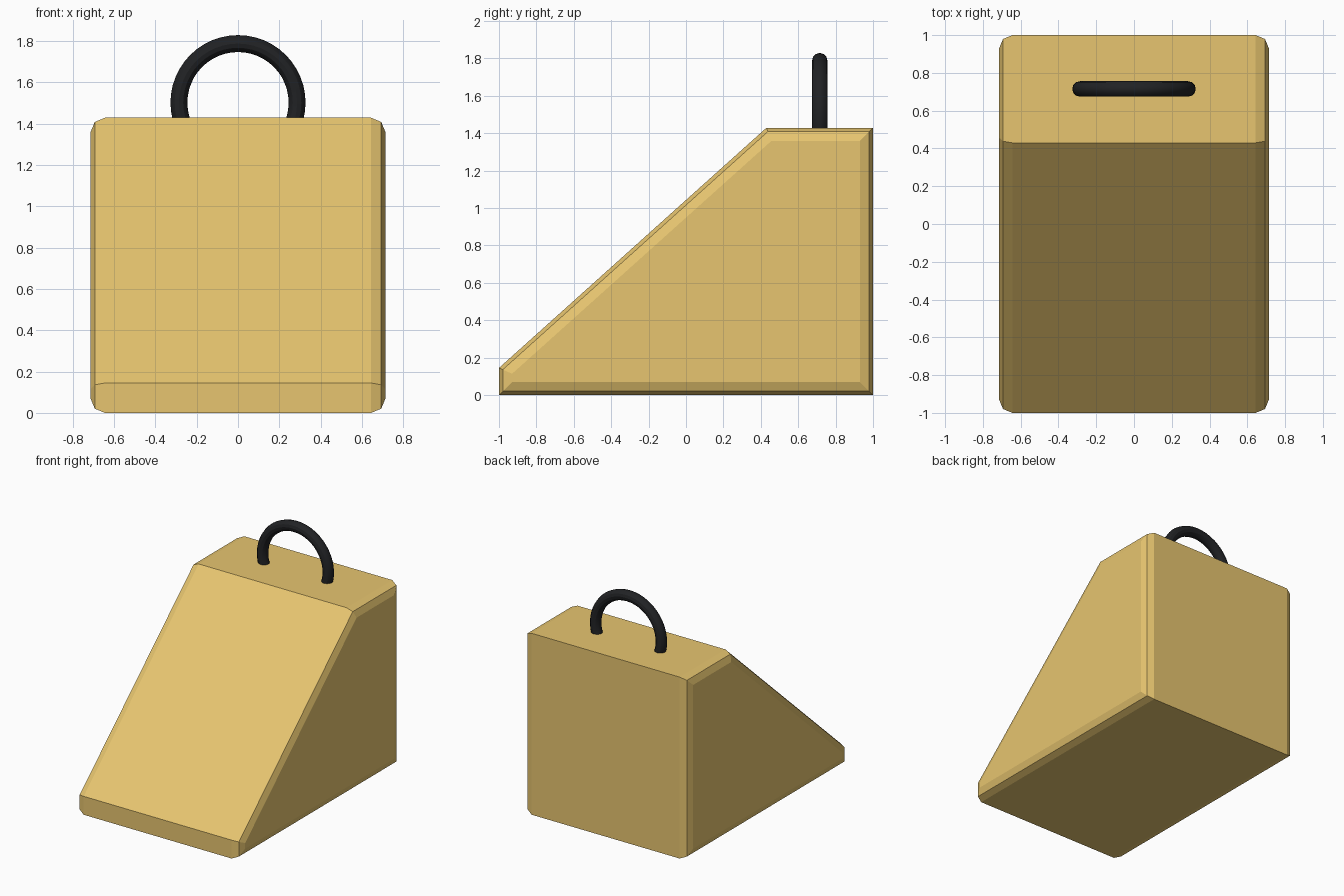
import bpy, bmesh, math

if "Cube" in bpy.data.objects:
    bpy.data.objects.remove(bpy.data.objects["Cube"])


def material(name, color):
    m = bpy.data.materials.new(name)
    m.diffuse_color = color
    m.use_nodes = True
    m.node_tree.nodes["Principled BSDF"].inputs["Base Color"].default_value = m.diffuse_color
    return m


# wedge body: side profile (y, z) extruded across x, rounded on both side rims
HALF_W = 0.714
PROFILE = [(-1, 0), (1, 0), (1, 1.429), (0.43, 1.429), (-1, 0.145)]

bm = bmesh.new()
side = bm.faces.new([bm.verts.new((-HALF_W, y, z)) for y, z in PROFILE])
ext = bmesh.ops.extrude_face_region(bm, geom=[side], use_keep_orig=True)
for v in ext["geom"]:
    if isinstance(v, bmesh.types.BMVert):
        v.co.x = HALF_W
bmesh.ops.recalc_face_normals(bm, faces=bm.faces)
rims = [e for e in bm.edges if abs(e.verts[0].co.x - e.verts[1].co.x) < 1e-4]
bmesh.ops.bevel(bm, geom=rims, offset=0.07, offset_type='OFFSET', segments=2,
                profile=0.5, affect='EDGES', clamp_overlap=False)
bmesh.ops.recalc_face_normals(bm, faces=bm.faces)
mesh = bpy.data.meshes.new("wedge_body")
bm.to_mesh(mesh)
bm.free()
body = bpy.data.objects.new("wedge_body", mesh)
bpy.context.collection.objects.link(body)
mesh.materials.append(material("yellow", (0.80, 0.56, 0.16, 1)))

# carrying handle: ring sunk into the top
bpy.ops.mesh.primitive_torus_add(major_radius=0.286, minor_radius=0.041,
                                 major_segments=48, minor_segments=12,
                                 location=(0, 0.715, 1.502),
                                 rotation=(math.pi / 2, 0, 0))
handle = bpy.context.object
handle.name = "handle"
handle.data.materials.append(material("black", (0.015, 0.016, 0.018, 1)))
bpy.ops.object.shade_smooth_by_angle()
